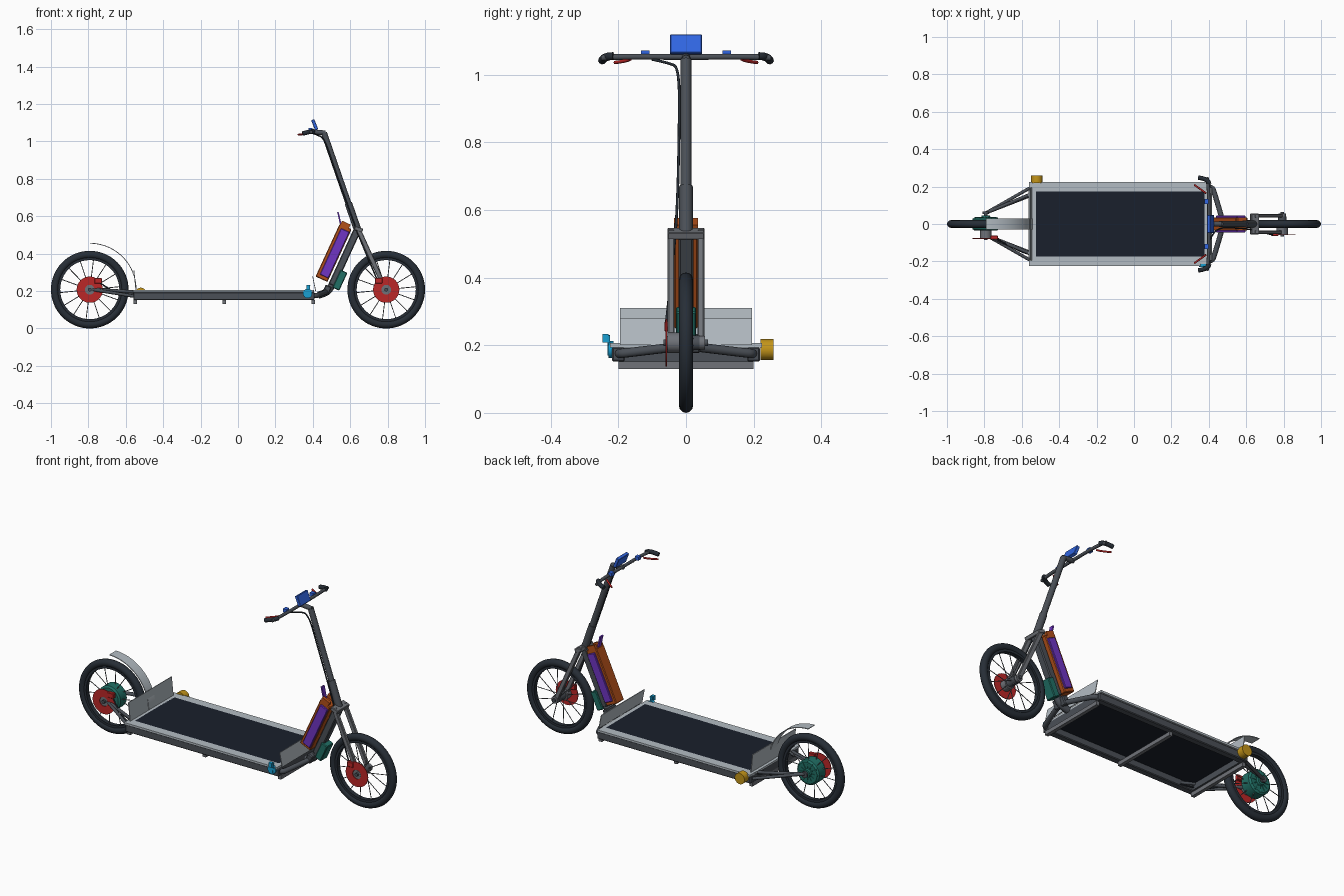
import bpy, bmesh
from math import sin, cos, pi, radians
from mathutils import Matrix, Vector

if "Cube" in bpy.data.objects:
    bpy.data.objects.remove(bpy.data.objects["Cube"])


def material(name, rgb):
    m = bpy.data.materials.new(name)
    m.diffuse_color = (*rgb, 1)
    m.use_nodes = True
    m.node_tree.nodes["Principled BSDF"].inputs["Base Color"].default_value = m.diffuse_color
    return m


FRAME = material("frame_grey", (0.07, 0.08, 0.095))
STEEL = material("steel", (0.16, 0.17, 0.19))
BLACK = material("rubber", (0.02, 0.027, 0.037))
PANEL = material("grip_panel", (0.01, 0.014, 0.025))
ALLOY = material("alloy", (0.45, 0.5, 0.54))
RED = material("brake_red", (0.5, 0.02, 0.02))
TEAL = material("motor_teal", (0.015, 0.16, 0.13))
ORANGE = material("battery_orange", (0.45, 0.08, 0.01))
PURPLE = material("battery_purple", (0.16, 0.035, 0.55))
BLUE = material("control_blue", (0.03, 0.13, 0.75))
YELLOW = material("yellow", (0.55, 0.3, 0.01))
CYAN = material("cyan", (0.01, 0.35, 0.65))


def add(name, bm, mat, smooth=False):
    bmesh.ops.recalc_face_normals(bm, faces=bm.faces[:])
    me = bpy.data.meshes.new(name)
    bm.to_mesh(me)
    bm.free()
    ob = bpy.data.objects.new(name, me)
    bpy.context.collection.objects.link(ob)
    me.materials.append(mat)
    if smooth:
        bpy.ops.object.select_all(action='DESELECT')
        ob.select_set(True)
        bpy.context.view_layer.objects.active = ob
        bpy.ops.object.shade_smooth_by_angle(angle=radians(35))
    return ob


def box(name, c, size, mat, tilt=0.0, bevel=0.0):
    """Box centred at c, tilted about y (positive leans the top to +x)."""
    bm = bmesh.new()
    bmesh.ops.create_cube(bm, size=1, matrix=Matrix.Translation(c)
                          @ Matrix.Rotation(tilt, 4, 'Y') @ Matrix.Diagonal((*size, 1)))
    if bevel:
        bmesh.ops.bevel(bm, geom=bm.edges[:], offset=bevel, segments=1, affect='EDGES')
    return add(name, bm, mat)


def lathe(name, c, profile, mat, steps=48, smooth=True):
    """Closed (radius, y) profile turned about a y axis through c."""
    bm = bmesh.new()
    vs = [bm.verts.new((r, y, 0)) for r, y in profile]
    es = [bm.edges.new((vs[i - 1], vs[i])) for i in range(len(vs))]
    bmesh.ops.spin(bm, geom=vs + es, cent=(0, 0, 0), axis=(0, 1, 0), angle=2 * pi, steps=steps)
    bmesh.ops.remove_doubles(bm, verts=bm.verts[:], dist=1e-5)
    bmesh.ops.translate(bm, verts=bm.verts[:], vec=c)
    return add(name, bm, mat, smooth)


def drum(name, c, r, y0, y1, mat, steps=32):
    return lathe(name, c, [(0, y0), (r, y0), (r, y1), (0, y1)], mat, steps)


def ring(name, c, r0, r1, y0, y1, mat):
    return lathe(name, c, [(r0, y0), (r1, y0), (r1, y1), (r0, y1)], mat)


def rods(name, pairs, r, mat, sides=12):
    """Straight cylinders between point pairs, joined in one object."""
    bm = bmesh.new()
    for a, b in pairs:
        a, b = Vector(a), Vector(b)
        d = b - a
        bmesh.ops.create_cone(bm, cap_ends=True, segments=sides, radius1=r, radius2=r, depth=d.length,
                              matrix=Matrix.Translation((a + b) / 2) @ d.to_track_quat('Z', 'Y').to_matrix().to_4x4())
    return add(name, bm, mat, True)


def pipe(name, pts, r, mat):
    """Bent tube along points."""
    cu = bpy.data.curves.new(name, 'CURVE')
    cu.dimensions = '3D'
    cu.bevel_depth = r
    cu.bevel_resolution = 3
    cu.resolution_u = 6
    cu.use_fill_caps = True
    sp = cu.splines.new('NURBS')
    sp.points.add(len(pts) - 1)
    for p, q in zip(sp.points, pts):
        p.co = (*q, 1)
    sp.use_endpoint_u = True
    sp.order_u = 3
    cu.materials.append(mat)
    ob = bpy.data.objects.new(name, cu)
    bpy.context.collection.objects.link(ob)
    bpy.ops.object.select_all(action='DESELECT')
    ob.select_set(True)
    bpy.context.view_layer.objects.active = ob
    bpy.ops.object.convert(target='MESH')


# Wheels: tyre, rim, spokes, hub, brake disc and caliper
WZ, WX = 0.2075, 0.7925
for side, x, hub_r, disc_y in (("rear", -WX, 0.065, -0.078), ("front", WX, 0.022, -0.058)):
    c = (x, 0, WZ)
    lathe(side + "_tyre", c, [(0.1867 + 0.0208 * cos(a * pi / 6), 0.0208 * sin(a * pi / 6))
                              for a in range(12)], BLACK, 64)
    ring(side + "_rim", c, 0.158, 0.172, -0.013, 0.013, BLACK)
    spokes = []
    for i in range(14):
        a = 2 * pi * i / 14 + 0.1
        s = 0.02 if i % 2 else -0.02
        spokes.append(((x + 0.02 * cos(a), s, WZ + 0.02 * sin(a)),
                       (x + 0.162 * cos(a), 0, WZ + 0.162 * sin(a))))
    rods(side + "_spokes", spokes, 0.0022, STEEL, 6)
    drum(side + "_axle", c, 0.01, disc_y - 0.008, 0.065, FRAME)
    ring(side + "_brake_disc", c, 0.026, 0.07, disc_y - 0.002, disc_y + 0.002, RED)
    ring(side + "_disc_carrier", c, 0.01, 0.03, disc_y + 0.003, -0.02, STEEL)
    box(side + "_caliper", (x + (0.045 if x < 0 else -0.04), disc_y + 0.005, 0.255),
        (0.04, 0.022, 0.03), RED, 0, 0.003)
drum("front_hub", (WX, 0, WZ), 0.022, -0.04, 0.04, FRAME)

# Hub motor with cooling ribs
lathe("hub_motor", (-WX, 0, WZ), [(0, -0.035), (0.06, -0.035), (0.07, -0.028), (0.07, 0.028),
                                  (0.06, 0.036), (0.025, 0.036), (0.022, 0.046), (0, 0.046)], TEAL)
rods("motor_ribs", [((-WX + 0.028 * cos(a), 0.036, WZ + 0.028 * sin(a)),
                     (-WX + 0.064 * cos(a), 0.033, WZ + 0.064 * sin(a)))
                    for a in [i * pi / 6 for i in range(12)]], 0.003, TEAL, 6)

# Deck: rails, cross members, border plates and grip panel
for n, s in (("left", 1), ("right", -1)):
    box(n + "_deck_rail", (-0.075, s * 0.2, 0.173), (0.97, 0.038, 0.042), FRAME, 0, 0.004)
    box(n + "_deck_border", (-0.08, s * 0.2, 0.2), (0.965, 0.05, 0.012), ALLOY)
for n, x0, x1 in (("rear", -0.565, -0.525), ("front", 0.378, 0.405)):
    box(n + "_deck_border", ((x0 + x1) / 2, 0, 0.2), (x1 - x0, 0.36, 0.012), ALLOY)
    box(n + "_deck_beam", ((x0 + x1) / 2, 0, 0.173), (0.03, 0.38, 0.042), FRAME)
box("grip_panel", (-0.073, 0, 0.195), (0.91, 0.352, 0.022), PANEL)
for i, x in enumerate((-0.55, -0.073, 0.402)):
    box("cross_member_%d" % (i + 1), (x, 0, 0.141), (0.02, 0.4, 0.022), STEEL)
box("front_kick_plate", (0.407, 0, 0.24), (0.004, 0.39, 0.08), ALLOY, -0.2)
box("rear_kick_plate", (-0.551, 0, 0.255), (0.004, 0.39, 0.11), ALLOY, -0.1)

# Rear fork tubes and dropouts
for n, s in (("left", 1), ("right", -1)):
    e = (-0.79, s * 0.06, 0.21)
    rods(n + "_rear_fork", [(e, (-0.53, s * 0.208, 0.168)), (e, (-0.43, s * 0.2, 0.172)),
                            (e, (-0.54, s * 0.165, 0.195))], 0.0085, FRAME)
    drum(n + "_dropout", (-WX, s * 0.06, WZ), 0.018, -0.006, 0.006, FRAME, 20)

# Rear mudguard: quarter arc
bm = bmesh.new()
vs = [bm.verts.new((-WX + r, y, WZ)) for r, y in ((0.246, -0.03), (0.25, -0.03), (0.25, 0.03), (0.246, 0.03))]
f = bm.faces.new(vs)
bmesh.ops.spin(bm, geom=[f] + vs + f.edges[:], cent=(-WX, 0, WZ), axis=(0, -1, 0), angle=pi / 2, steps=20)
add("mudguard", bm, ALLOY, True)

# Neck rising from deck corners to the head tube
TILT = 0.43
for n, s in (("left", 1), ("right", -1)):
    pipe(n + "_neck_brace", [(0.38, s * 0.2, 0.175), (0.415, s * 0.2, 0.175), (0.43, s * 0.17, 0.178),
                             (0.47, s * 0.03, 0.195)], 0.014, FRAME)
pipe("neck_bend", [(0.43, 0, 0.178), (0.475, 0, 0.19), (0.5, 0, 0.225), (0.53, 0, 0.285)], 0.02, FRAME)
box("neck_foot", (0.475, 0, 0.205), (0.035, 0.084, 0.05), FRAME, TILT, 0.005)
box("neck_tube", (0.573, 0, 0.385), (0.04, 0.044, 0.34), FRAME, TILT, 0.005)
box("controller", (0.545, 0, 0.258), (0.04, 0.06, 0.105), TEAL, TILT, 0.004)

# Battery: orange shell with purple sides, plugs and handle
box("battery_shell", (0.511, 0, 0.404), (0.07, 0.07, 0.31), ORANGE, TILT, 0.004)
box("battery_sides", (0.517, 0, 0.402), (0.05, 0.09, 0.272), PURPLE, TILT, 0.003)
for n, s in (("left", 1), ("right", -1)):
    box(n + "_battery_plug", (0.573, s * 0.026, 0.552), (0.05, 0.018, 0.03), ORANGE, TILT)
box("battery_key", (0.542, 0, 0.588), (0.008, 0.025, 0.07), PURPLE, -0.22)

# Front fork
for n, s in (("left", 1), ("right", -1)):
    box(n + "_fork_leg", (0.715, s * 0.044, 0.372), (0.025, 0.02, 0.365), STEEL, -0.425, 0.003)
    drum(n + "_fork_tip", (WX, s * 0.046, WZ), 0.02, -0.01, 0.01, STEEL, 20)
box("fork_crown", (0.645, 0, 0.53), (0.045, 0.11, 0.022), STEEL, 0.35, 0.003)

# Steering column, head sleeve and bar extension
rods("steering_column", [((0.635, 0, 0.54), (0.46, 0, 1.045))], 0.016, FRAME, 20)
rods("head_sleeve", [((0.642, 0, 0.52), (0.59, 0, 0.67))], 0.02, FRAME, 20)
rods("bar_extension", [((0.468, 0, 1.045), (0.395, 0, 1.052))], 0.013, FRAME, 16)

# Handlebar, grips, levers and controls
pipe("handlebar", [(0.39, -0.25, 1.05), (0.4, -0.2, 1.054), (0.4, 0, 1.052),
                   (0.4, 0.2, 1.054), (0.39, 0.25, 1.05)], 0.009, FRAME)
for n, s in (("left", 1), ("right", -1)):
    pipe(n + "_grip", [(0.402, s * 0.215, 1.055), (0.398, s * 0.24, 1.055), (0.345, s * 0.248, 1.042)],
         0.012, BLACK)
    pipe(n + "_brake_lever", [(0.385, s * 0.165, 1.046), (0.37, s * 0.175, 1.04), (0.322, s * 0.21, 1.036)],
         0.005, RED)
    box(n + "_switch", (0.388, s * 0.12, 1.062), (0.022, 0.025, 0.02), BLUE)
box("display", (0.41, 0, 1.089), (0.018, 0.094, 0.058), BLUE, -0.38, 0.002)

# Cables
pipe("front_cable", [(0.4, -0.1, 1.045), (0.42, -0.05, 1.035), (0.46, -0.02, 1.02), (0.52, -0.02, 0.84),
                     (0.6, -0.025, 0.62), (0.65, -0.035, 0.48), (0.74, -0.058, 0.27)], 0.004, BLACK)
pipe("rear_cable", [(-0.45, -0.18, 0.16), (-0.56, -0.17, 0.165), (-0.68, -0.11, 0.2), (-0.745, -0.073, 0.25)],
     0.004, BLACK)

# Yellow round housing and cyan stand pivot
drum("rear_side_lamp", (-0.52, 0.24, 0.187), 0.031, -0.02, 0.019, YELLOW)
drum("stand_pivot", (0.372, -0.222, 0.187), 0.025, -0.007, 0.007, CYAN)
box("stand_arm", (0.376, -0.228, 0.2), (0.015, 0.008, 0.06), CYAN, 0.1)
box("stand_pedal", (0.375, -0.238, 0.221), (0.02, 0.018, 0.025), CYAN)
